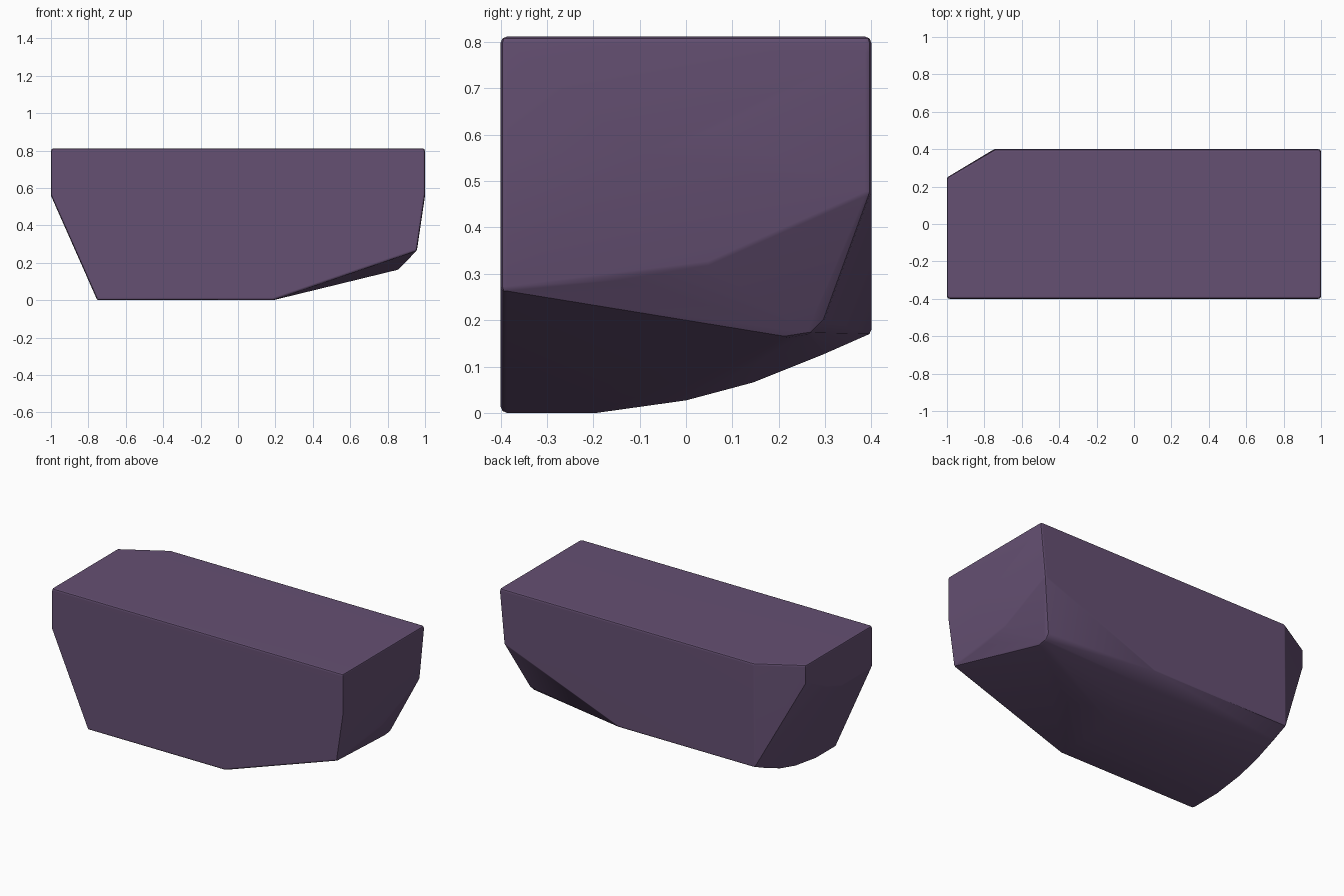
import bpy, bmesh, math
from mathutils import Vector, Matrix

if "Cube" in bpy.data.objects:
    bpy.data.objects.remove(bpy.data.objects["Cube"])

ROUND = 0.014            # edge rounding radius
SIZE = Vector((2.0, 0.8, 0.812))
MID = Vector((0, 0, SIZE.z / 2))

# Curved profiles in (y, z)
belly = [(-0.4, 0.0), (-0.2, 0.0), (0.0, 0.028), (0.15, 0.068), (0.3, 0.128), (0.4, 0.172)]
upper = [(-0.4, 0.565), (-0.1, 0.565), (0.05, 0.615), (0.2, 0.69)]

pts = [(x, -0.4, SIZE.z) for x in (-1, 1)]
# Belly and upper side curves, swept across x
for x in (-0.755, 0.19):
    pts += [(x, y, z) for y, z in belly]
for x in (-1, 1):
    pts += [(x, y, z) for y, z in upper]
# Back left chamfer
pts += [(-1, 0.25, SIZE.z), (-1, 0.25, 0.71), (-0.75, 0.4, SIZE.z)]
# Back right edge, lower right curve and lower back right corner
pts += [(1, 0.4, SIZE.z), (1, 0.4, 0.79)]
pts += [(0.957, -0.4, 0.268), (0.957, -0.15, 0.292), (0.961, 0.05, 0.325),
        (0.965, 0.28, 0.425), (0.97, 0.4, 0.48)]
pts += [(0.86, 0.22, 0.167), (0.862, 0.27, 0.175), (0.866, 0.3, 0.205)]

# Shrink the corners, put a small ball at each, wrap all in one rounded hull
bm = bmesh.new()
shrink = [1 - 2 * ROUND / s for s in SIZE]
for p in pts:
    d = Vector(p) - MID
    c = MID + Vector(a * b for a, b in zip(d, shrink))
    bmesh.ops.create_uvsphere(bm, u_segments=8, v_segments=4, radius=ROUND,
                              matrix=Matrix.Translation(c))
bmesh.ops.delete(bm, geom=bm.edges[:], context='EDGES_FACES')
hull = bmesh.ops.convex_hull(bm, input=bm.verts[:])
bmesh.ops.delete(bm, geom=[v for v in bm.verts if not v.link_faces], context='VERTS')
bmesh.ops.dissolve_limit(bm, angle_limit=math.radians(0.5), verts=bm.verts[:], edges=bm.edges[:])
bmesh.ops.recalc_face_normals(bm, faces=bm.faces[:])

mesh = bpy.data.meshes.new("stone_block")
bm.to_mesh(mesh)
bm.free()
block = bpy.data.objects.new("stone_block", mesh)
bpy.context.collection.objects.link(block)

# Purple stone
mat = bpy.data.materials.new("purple_stone")
mat.diffuse_color = (0.13, 0.08, 0.17, 1)
mat.use_nodes = True
mat.node_tree.nodes["Principled BSDF"].inputs["Base Color"].default_value = mat.diffuse_color
mesh.materials.append(mat)

bpy.context.view_layer.objects.active = block
block.select_set(True)
bpy.ops.object.shade_smooth_by_angle(angle=math.radians(30))

# Face-weighted normals keep the large facets flat
wn = block.modifiers.new("facet_normals", 'WEIGHTED_NORMAL')
wn.keep_sharp = True
